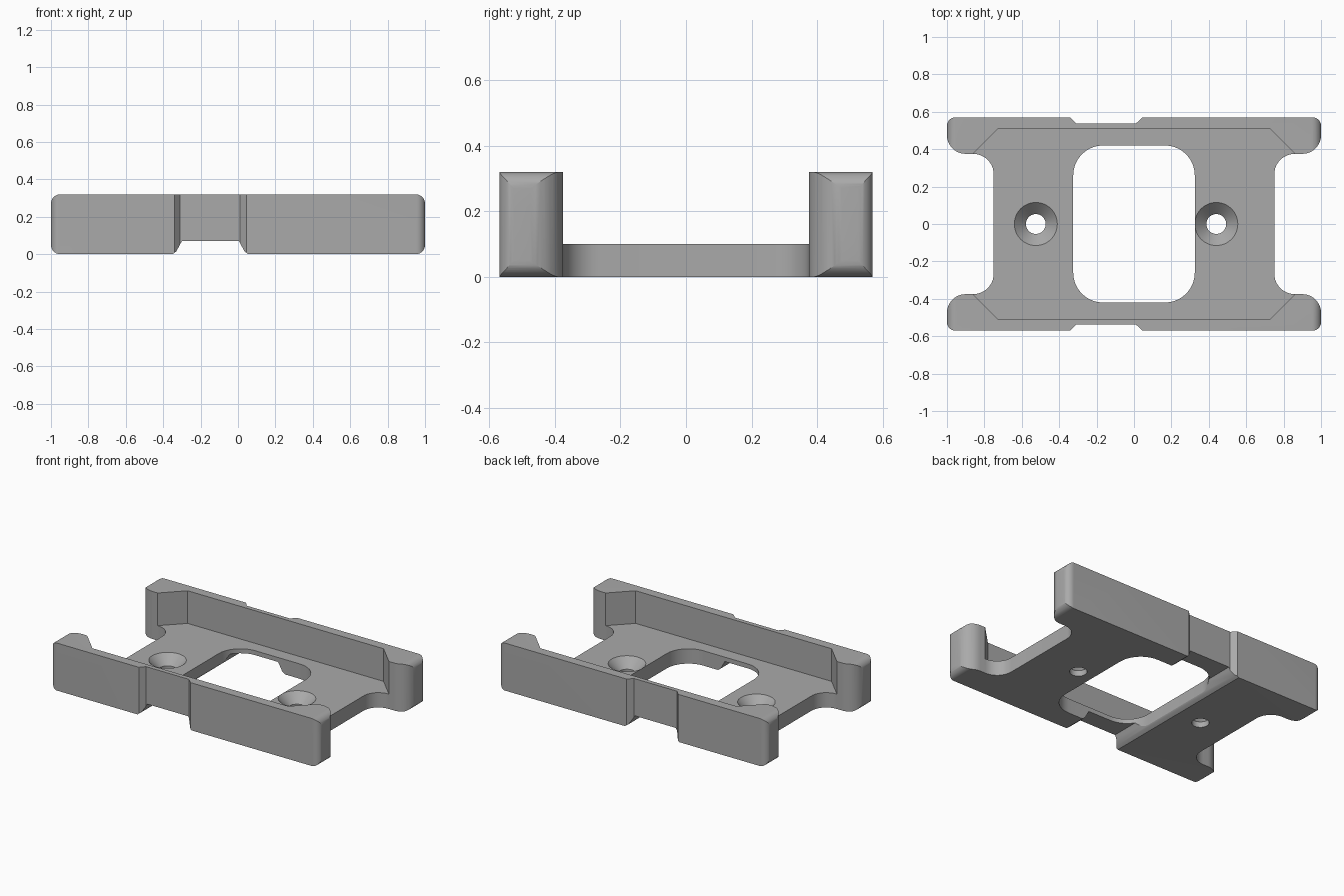
import bpy, bmesh, math
from mathutils import Vector

cube = bpy.data.objects.get("Cube")
if cube:
    bpy.data.objects.remove(cube, do_unlink=True)

grey = bpy.data.materials.new("plain grey")
grey.use_nodes = True
color = (0.4, 0.4, 0.4, 1)
grey.diffuse_color = color
grey.node_tree.nodes["Principled BSDF"].inputs["Base Color"].default_value = color


def fillet(corners, steps=10):
    """Round each (x, y, radius) corner of a closed outline."""
    out = []
    for i, (x, y, r) in enumerate(corners):
        p = Vector((x, y))
        if r == 0:
            out.append(p)
            continue
        a = (Vector(corners[i - 1][:2]) - p).normalized()
        b = (Vector(corners[(i + 1) % len(corners)][:2]) - p).normalized()
        half = a.angle(b) / 2
        centre = p + (a + b).normalized() * r / math.sin(half)
        start = p + a * r / math.tan(half) - centre
        end = p + b * r / math.tan(half) - centre
        sweep = start.angle_signed(end)
        for k in range(steps + 1):
            t = -sweep * k / steps
            c, s = math.cos(t), math.sin(t)
            out.append(centre + Vector((start.x * c - start.y * s, start.x * s + start.y * c)))
    return out


def finish(name, bm):
    bmesh.ops.recalc_face_normals(bm, faces=bm.faces)
    mesh = bpy.data.meshes.new(name)
    bm.to_mesh(mesh)
    bm.free()
    mesh.materials.append(grey)
    obj = bpy.data.objects.new(name, mesh)
    bpy.context.collection.objects.link(obj)
    return obj


def prism(name, outline, low, high, along_y=False):
    """Extrude an outline along z, or an x-z outline along y."""
    bm = bmesh.new()
    place = (lambda p: (p.x, low, p.y)) if along_y else (lambda p: (p.x, p.y, low))
    face = bm.faces.new([bm.verts.new(place(p)) for p in outline])
    extruded = bmesh.ops.extrude_face_region(bm, geom=[face])["geom"]
    move = Vector((0, high - low, 0)) if along_y else Vector((0, 0, high - low))
    bmesh.ops.translate(bm, vec=move, verts=[v for v in extruded if isinstance(v, bmesh.types.BMVert)])
    return finish(name, bm)


def cone(name, x, z0, z1, r0, r1):
    bm = bmesh.new()
    bmesh.ops.create_cone(bm, cap_ends=True, segments=48, radius1=r0, radius2=r1, depth=z1 - z0)
    bmesh.ops.translate(bm, vec=(x, 0, (z0 + z1) / 2), verts=bm.verts)
    return finish(name, bm)


def combine(target, tool, operation="DIFFERENCE"):
    mod = target.modifiers.new("combine", "BOOLEAN")
    mod.operation = operation
    mod.solver = "EXACT"
    mod.object = tool
    bpy.context.view_layer.objects.active = target
    bpy.ops.object.modifier_apply(modifier=mod.name)
    bpy.data.objects.remove(tool, do_unlink=True)


# Plan outline: one quarter of the end, mirrored to four, with shallow side notches
W, D, H = 1.0, 0.57, 0.32
FLOOR = 0.1
quarter = [(W, D, 0.045), (W, 0.375, 0.1), (0.75, 0.375, 0.11)]
notch = [(-0.34, D, 0), (-0.31, D - 0.033, 0), (0.01, D - 0.033, 0), (0.045, D, 0)]
right_end = quarter + [(x, -y, r) for x, y, r in reversed(quarter)]
left_end = [(-x, -y, r) for x, y, r in right_end]
front_notch = [(x, -y, r) for x, y, r in reversed(notch)]
plan = notch + right_end + front_notch + left_end
bracket = prism("bracket", fillet(plan), 0, H)

# Rounded ends seen from the front
side = [(-W, 0, 0.05), (-W, H, 0.05), (W, H, 0.05), (W, 0, 0.05)]
combine(bracket, prism("end_rounding", fillet(side), -1, 1, True), "INTERSECT")

# Pocket between the two walls, with chamfered corners
pocket = [(0.73, 0.507), (1.1, 0.137), (1.1, -0.137), (0.73, -0.507)]
pocket += [(-x, -y) for x, y in pocket]
combine(bracket, prism("pocket", [Vector(p) for p in pocket], FLOOR, 1))

# Central window
window = [(-0.325, 0.42, 0.16), (0.325, 0.42, 0.16), (0.325, -0.42, 0.16), (-0.325, -0.42, 0.16)]
combine(bracket, prism("window", fillet(window), -1, 1))

# Channel across the underside, with sloping flanks
channel = [(-0.35, -0.1, 0), (-0.35, 0, 0), (-0.33, 0.015, 0), (-0.3, 0.07, 0),
           (0.005, 0.07, 0), (0.035, 0.015, 0), (0.055, 0, 0), (0.055, -0.1, 0)]
combine(bracket, prism("channel", fillet(channel), -1, 1, True))

# Countersunk screw holes
for x in (-0.525, 0.44):
    combine(bracket, cone("screw_hole", x, -0.1, 0.2, 0.053, 0.053))
    combine(bracket, cone("countersink", x, 0.038, FLOOR + 0.02, 0.053, 0.135))

bpy.ops.object.select_all(action="DESELECT")
bracket.select_set(True)
bpy.context.view_layer.objects.active = bracket
bpy.ops.object.shade_smooth_by_angle(angle=math.radians(25))
